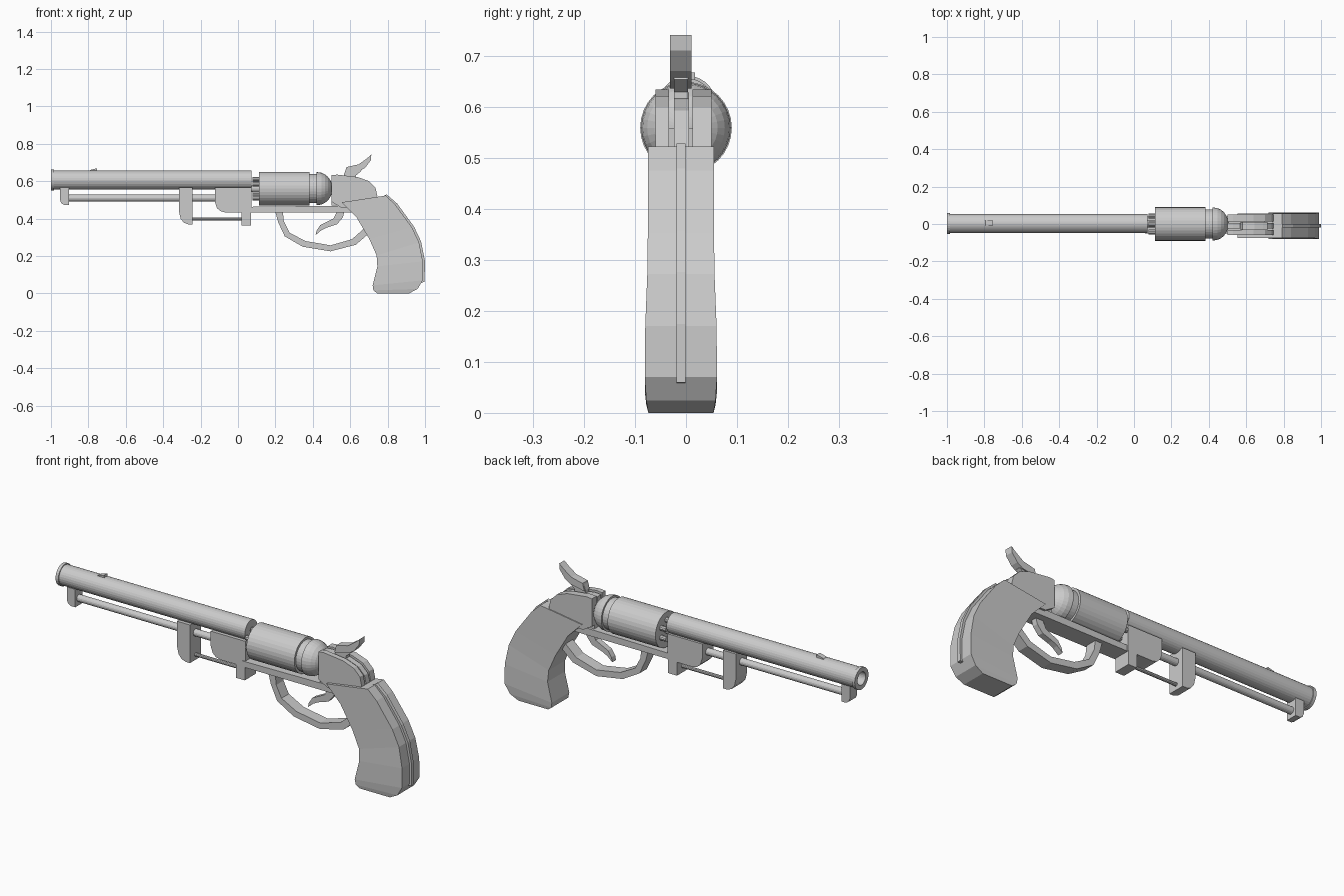
import bpy, bmesh, math


def finish(name, bm):
    bmesh.ops.recalc_face_normals(bm, faces=bm.faces)
    mesh = bpy.data.meshes.new(name)
    bm.to_mesh(mesh)
    bm.free()
    ob = bpy.data.objects.new(name, mesh)
    bpy.context.collection.objects.link(ob)
    return ob


def prism(name, pts, y0, y1):
    """Extrude an x-z outline from y0 to y1."""
    bm = bmesh.new()
    a = [bm.verts.new((x, y0, z)) for x, z in pts]
    b = [bm.verts.new((x, y1, z)) for x, z in pts]
    bm.faces.new(a)
    bm.faces.new(b[::-1])
    n = len(pts)
    for i in range(n):
        j = (i + 1) % n
        bm.faces.new((a[i], b[i], b[j], a[j]))
    return finish(name, bm)


def box(name, x0, x1, z0, z1, y0, y1):
    return prism(name, [(x0, z0), (x1, z0), (x1, z1), (x0, z1)], y0, y1)


def lathe(name, profile, y, z, n=28):
    """Turn an (x, radius) profile around an axis parallel to x, capping both ends."""
    bm = bmesh.new()
    rings = []
    for x, r in profile:
        rings.append([bm.verts.new((x, y + r * math.cos(2 * math.pi * i / n),
                                    z + r * math.sin(2 * math.pi * i / n))) for i in range(n)])
    for a, b in zip(rings, rings[1:]):
        for i in range(n):
            j = (i + 1) % n
            bm.faces.new((a[i], a[j], b[j], b[i]))
    bm.faces.new(rings[0])
    bm.faces.new(rings[-1])
    return finish(name, bm)


def loft(name, stations, yc):
    """Join four-cornered sections (front x, z, back x, z, half width)."""
    bm = bmesh.new()
    rings = [[bm.verts.new(p) for p in ((fx, yc - w, fz), (bx, yc - w, bz),
                                        (bx, yc + w, bz), (fx, yc + w, fz))]
             for fx, fz, bx, bz, w in stations]
    for a, b in zip(rings, rings[1:]):
        for i in range(4):
            j = (i + 1) % 4
            bm.faces.new((a[i], a[j], b[j], b[i]))
    bm.faces.new(rings[0])
    bm.faces.new(rings[-1])
    return finish(name, bm)


# Barrel with muzzle ring and bore
lathe("barrel", [(-0.75, 0.033), (-1.0, 0.033), (-1.0, 0.056), (-0.984, 0.056),
                 (-0.984, 0.051), (0.073, 0.051)], 0.003, 0.606)
prism("front_sight", [(-0.80, 0.65), (-0.755, 0.65), (-0.755, 0.669), (-0.79, 0.66)], -0.008, 0.018)

# Cylinder, front pins and rear dome
CZ = 0.56
lathe("cylinder", [(0.111, 0.09), (0.383, 0.09)], 0, CZ, 32)
for i in range(6):
    a = math.pi / 6 + i * math.pi / 3
    lathe(f"front_pin_{i + 1}", [(0.078, 0.013), (0.12, 0.013)],
          0.05 * math.cos(a), CZ + 0.05 * math.sin(a), 10)
lathe("cylinder_axle", [(0.06, 0.018), (0.12, 0.018)], 0, CZ, 12)
dome = [(0.375, 0.078), (0.42, 0.078), (0.42, 0.088)]
dome += [(0.425 + 0.08 * math.sin(t), 0.088 * math.cos(t))
         for t in (math.radians(d) for d in (0, 15, 30, 45, 60, 75, 87))]
lathe("recoil_dome", dome, 0, CZ, 32)

# Loading rod, link rod and their supports
W = 0.045
lathe("loading_rod", [(-0.94, 0.018), (-0.11, 0.018)], 0, 0.51, 16)
lathe("link_rod", [(-0.26, 0.009), (0.03, 0.009)], 0, 0.397, 10)
prism("muzzle_post", [(-0.952, 0.565), (-0.952, 0.50), (-0.945, 0.482), (-0.93, 0.473),
                      (-0.904, 0.473), (-0.904, 0.565)], -0.03, 0.03)
prism("rod_bracket", [(-0.316, 0.565), (-0.316, 0.44), (-0.307, 0.40), (-0.29, 0.378),
                      (-0.265, 0.369), (-0.242, 0.369), (-0.242, 0.565)], -W, W)
prism("barrel_lug", [(-0.124, 0.565), (-0.124, 0.49), (-0.113, 0.457), (-0.095, 0.44),
                     (-0.07, 0.433), (0.073, 0.433), (0.073, 0.565)], -W, W)
box("link_block", 0.02, 0.07, 0.364, 0.44, -W, W)

# Lower frame bar running back into the grip
prism("frame_bar", [(0.06, 0.433), (0.63, 0.433), (0.66, 0.47), (0.06, 0.463)], -0.05, 0.04)

# Trigger guard and trigger
YC = -0.01
prism("trigger_guard", [(0.20, 0.435), (0.215, 0.38), (0.25, 0.305), (0.345, 0.25),
                        (0.495, 0.225), (0.63, 0.26), (0.705, 0.325), (0.675, 0.348),
                        (0.61, 0.29), (0.495, 0.257), (0.36, 0.28), (0.275, 0.325),
                        (0.245, 0.385), (0.24, 0.435)], YC - 0.03, YC + 0.03)
prism("trigger", [(0.53, 0.44), (0.51, 0.40), (0.44, 0.365), (0.42, 0.335), (0.415, 0.312),
                  (0.445, 0.337), (0.475, 0.352), (0.53, 0.37), (0.56, 0.405), (0.57, 0.44)],
      YC - 0.015, YC + 0.015)

# Rear frame: two side plates with a centre plate in the slot
plate = [(0.50, 0.49), (0.50, 0.632), (0.53, 0.635), (0.64, 0.622), (0.70, 0.60),
         (0.735, 0.565), (0.745, 0.52), (0.74, 0.50), (0.60, 0.46), (0.55, 0.46)]
prism("frame_plate_left", plate, YC - 0.05, YC - 0.023)
prism("frame_plate_right", plate, YC + 0.023, YC + 0.06)
core = [(x, z - 0.006 if z > 0.53 else z) for x, z in plate]
prism("frame_core", core, YC - 0.014, YC + 0.016)
box("frame_web", 0.50, 0.70, 0.47, 0.56, YC - 0.04, YC + 0.04)

# Hammer: narrow neck with a wider thumb spur
prism("hammer_neck", [(0.565, 0.60), (0.568, 0.64), (0.58, 0.672), (0.65, 0.68),
                      (0.66, 0.655), (0.63, 0.63), (0.63, 0.60)], YC - 0.014, YC + 0.014)
prism("hammer_spur", [(0.57, 0.637), (0.58, 0.675), (0.645, 0.69), (0.69, 0.722), (0.713, 0.742),
                      (0.71, 0.712), (0.68, 0.672), (0.65, 0.653)], YC - 0.021, YC + 0.021)

# Grip lofted from top to heel
grip = [(0.554, 0.487, 0.79, 0.523, 0.065), (0.634, 0.406, 0.84, 0.476, 0.065),
        (0.703, 0.289, 0.93, 0.353, 0.065), (0.741, 0.203, 0.968, 0.273, 0.066),
        (0.745, 0.144, 0.988, 0.171, 0.070), (0.72, 0.043, 0.988, 0.07, 0.071),
        (0.724, 0.016, 0.96, 0.024, 0.068), (0.745, 0.0, 0.915, 0.0, 0.064)]
loft("grip", grip, YC)

# Raised strap down the back of the grip
strap = [(0.74, 0.50, 0.795, 0.529, 0.009)]
strap += [(bx - 0.03, bz - 0.01, bx + 0.011, bz + 0.004, 0.009) for _, _, bx, bz, _ in grip[1:5]]
strap += [(0.96, 0.058, 0.998, 0.06, 0.009)]
loft("back_strap", strap, YC)
